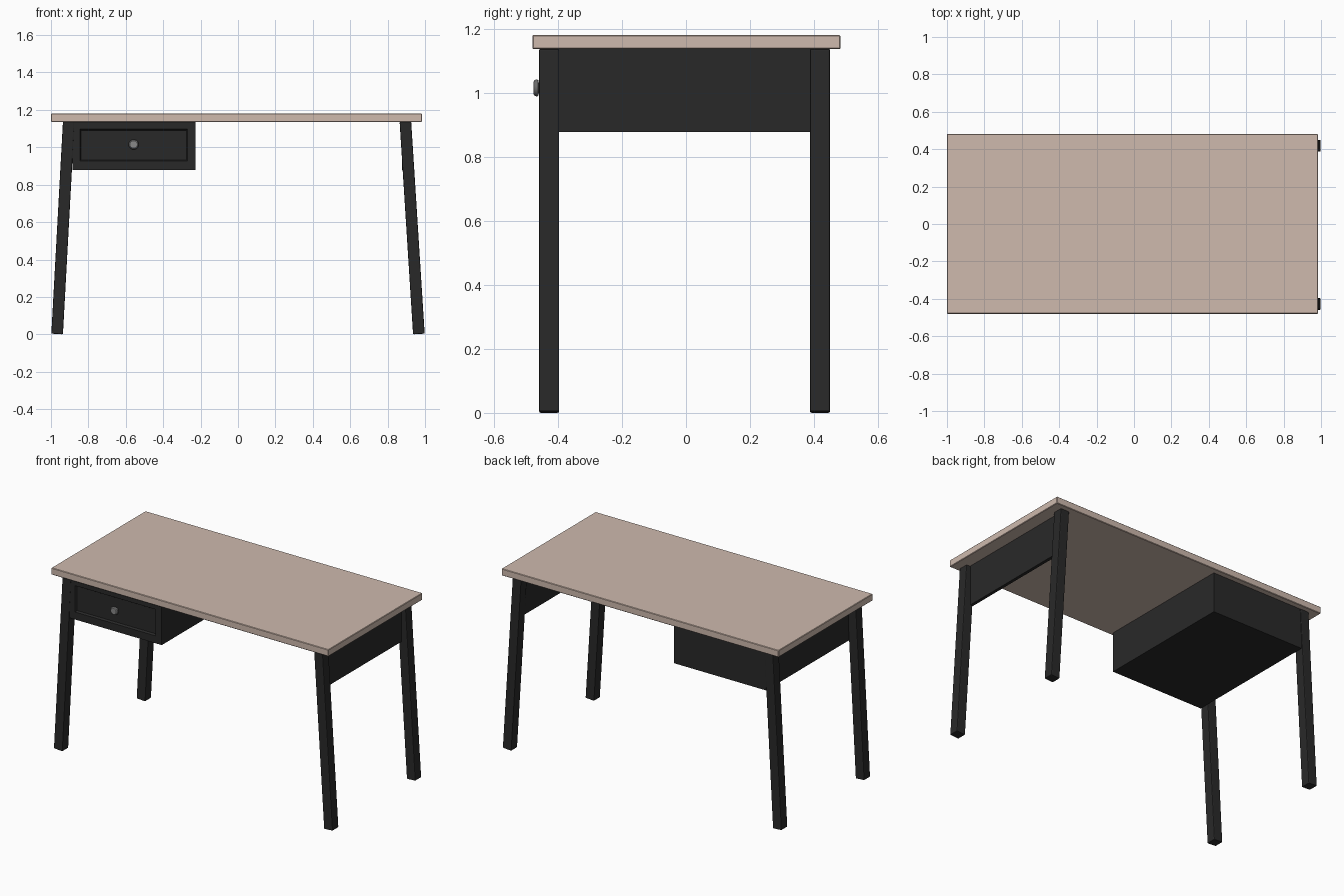
import bpy, bmesh, math
from mathutils import Vector

if "Cube" in bpy.data.objects:
    bpy.data.objects.remove(bpy.data.objects["Cube"])


def material(name, rgb):
    m = bpy.data.materials.new(name)
    m.diffuse_color = (*rgb, 1)
    m.use_nodes = True
    m.node_tree.nodes["Principled BSDF"].inputs["Base Color"].default_value = m.diffuse_color
    return m


WOOD = material("pale_wood", (0.62, 0.49, 0.42))
BLACK = material("black_paint", (0.022, 0.022, 0.022))
METAL = material("knob_metal", (0.25, 0.25, 0.25))


def finish(name, bm, mat):
    bmesh.ops.recalc_face_normals(bm, faces=bm.faces)
    mesh = bpy.data.meshes.new(name)
    bm.to_mesh(mesh)
    bm.free()
    mesh.materials.append(mat)
    ob = bpy.data.objects.new(name, mesh)
    bpy.context.collection.objects.link(ob)
    return ob


def box_bm(lo, hi):
    bm = bmesh.new()
    bmesh.ops.create_cube(bm, size=1)
    lo, hi = Vector(lo), Vector(hi)
    for v in bm.verts:
        v.co = Vector(lo[i] + (v.co[i] + 0.5) * (hi[i] - lo[i]) for i in range(3))
    return bm


def bevel(ob, width, segments=1):
    mod = ob.modifiers.new("edge_bevel", "BEVEL")
    mod.width = width
    mod.segments = segments


# Table top
bevel(finish("table_top", box_bm((-1.0, -0.48, 1.136), (0.983, 0.482, 1.18)), WOOD), 0.003)

# Four splayed legs, feet cut square to the leg
for side, sx in (("left", -1), ("right", 1)):
    top_x = 0.905 if sx < 0 else 0.895
    for end, y0 in (("front", -0.459), ("back", 0.387)):
        bm = box_bm((-0.031, y0, 0), (0.031, y0 + 0.063, 1.137))
        for v in bm.verts:
            outer = v.co.x * sx > 0
            if v.co.z < 0.5:
                v.co.x += sx * 0.967
                v.co.z = 0.004 if outer else 0.0
            else:
                v.co.x += sx * top_x
        bevel(finish(f"{end}_{side}_leg", bm, BLACK), 0.005, 2)

# Drawer case with a bevelled, recessed front panel
FRONT = -0.457
bm = box_bm((-0.885, FRONT, 0.878), (-0.226, 0.446, 1.137))
front = min(bm.faces, key=lambda f: f.calc_center_median().y)
bmesh.ops.inset_region(bm, faces=[front], thickness=0.041)
for v in front.verts:
    v.co.x = -0.846 if v.co.x < -0.55 else -0.269
    v.co.z = 0.926 if v.co.z < 1.0 else 1.097
bmesh.ops.inset_region(bm, faces=[front], thickness=0.01, depth=-0.012)
finish("drawer_case", bm, BLACK)

# End panel between the right legs
finish("right_end_panel", box_bm((0.878, -0.41, 0.878), (0.898, 0.4, 1.137)), BLACK)

# Round knob, lathed from a (radius, y) profile
profile = [(0.012, -0.443), (0.012, -0.459), (0.024, -0.461),
           (0.027, -0.465), (0.025, -0.472), (0.020, -0.476)]
bm = bmesh.new()
N = 24
rings = [[bm.verts.new((-0.558 + r * math.cos(2 * math.pi * i / N), y,
                        1.015 + r * math.sin(2 * math.pi * i / N)))
          for i in range(N)] for r, y in profile]
for a, b in zip(rings, rings[1:]):
    for i in range(N):
        j = (i + 1) % N
        bm.faces.new((a[i], a[j], b[j], b[i]))
bm.faces.new(rings[0])
bm.faces.new(rings[-1])
knob = finish("drawer_knob", bm, METAL)
bpy.context.view_layer.objects.active = knob
knob.select_set(True)
bpy.ops.object.shade_smooth_by_angle(angle=math.radians(35))
